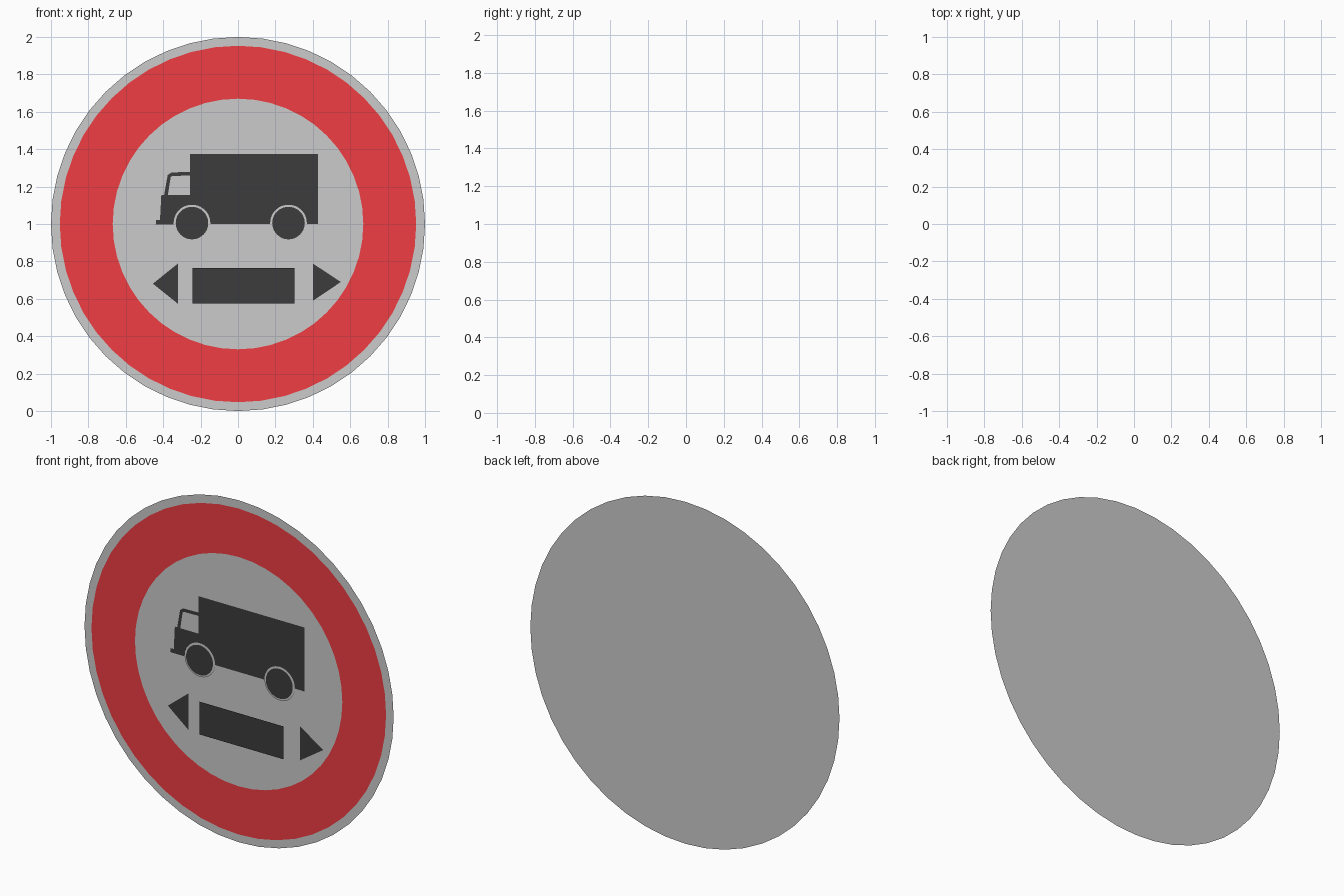
import bpy, math

if "Cube" in bpy.data.objects:
    bpy.data.objects.remove(bpy.data.objects["Cube"])


def material(name, color):
    m = bpy.data.materials.new(name)
    m.diffuse_color = (*color, 1)
    m.use_nodes = True
    m.node_tree.nodes["Principled BSDF"].inputs["Base Color"].default_value = m.diffuse_color
    return m


RED = material("sign_red", (0.86, 0.047, 0.054))
BLACK = material("sign_black", (0.045, 0.045, 0.045))


def mesh(name, verts, faces, mat=None):
    me = bpy.data.meshes.new(name)
    me.from_pydata(verts, [], faces)
    if mat:
        me.materials.append(mat)
    ob = bpy.data.objects.new(name, me)
    bpy.context.collection.objects.link(ob)
    return ob


def plate(name, pts, y, mat=None):
    # flat outline in x, z, listed counter-clockwise as seen from the front
    return mesh(name, [(x, y, z) for x, z in pts], [range(len(pts))], mat)


def circle(r, x=0, z=1, n=48):
    return [(x + r * math.cos(2 * math.pi * i / n), z + r * math.sin(2 * math.pi * i / n))
            for i in range(n)]


def rect(x0, z0, x1, z1):
    return [(x0, z0), (x1, z0), (x1, z1), (x0, z1)]


# Backing disc, red border and inner face
plate("backing_disc", circle(1.0), 0.01)
n = 48
ring = [(x, 0.007, z) for x, z in circle(0.953) + circle(0.67)]
mesh("red_border", ring, [(i, (i + 1) % n, n + (i + 1) % n, n + i) for i in range(n)], RED)
plate("inner_face", circle(0.67), 0.005)

# Truck silhouette
TRUCK_Y = 0.002
plate("cargo_box", rect(-0.257, 1.0, 0.428, 1.374), TRUCK_Y, BLACK)
plate("cab_body", [(-0.44, 0.998), (-0.257, 0.998), (-0.257, 1.155), (-0.41, 1.155),
                   (-0.417, 1.022), (-0.437, 1.022)], TRUCK_Y, BLACK)
plate("cab_window_frame", [(-0.395, 1.155), (-0.375, 1.155), (-0.36, 1.25), (-0.352, 1.257),
                           (-0.257, 1.259), (-0.257, 1.278), (-0.355, 1.276),
                           (-0.376, 1.262)], TRUCK_Y, BLACK)

# Wheels with pale rims
for side, x in (("front", -0.246), ("rear", 0.27)):
    plate(side + "_wheel_gap", circle(0.098, x, 1.005), -0.001)
    plate(side + "_wheel", circle(0.087, x, 1.005), -0.004, BLACK)

# Length bar and arrows below the truck
plate("length_bar", rect(-0.242, 0.574, 0.302, 0.766), -0.01, BLACK)
plate("left_arrow", [(-0.455, 0.681), (-0.322, 0.574), (-0.322, 0.788)], TRUCK_Y, BLACK)
plate("right_arrow", [(0.401, 0.59), (0.55, 0.69), (0.401, 0.788)], TRUCK_Y, BLACK)
